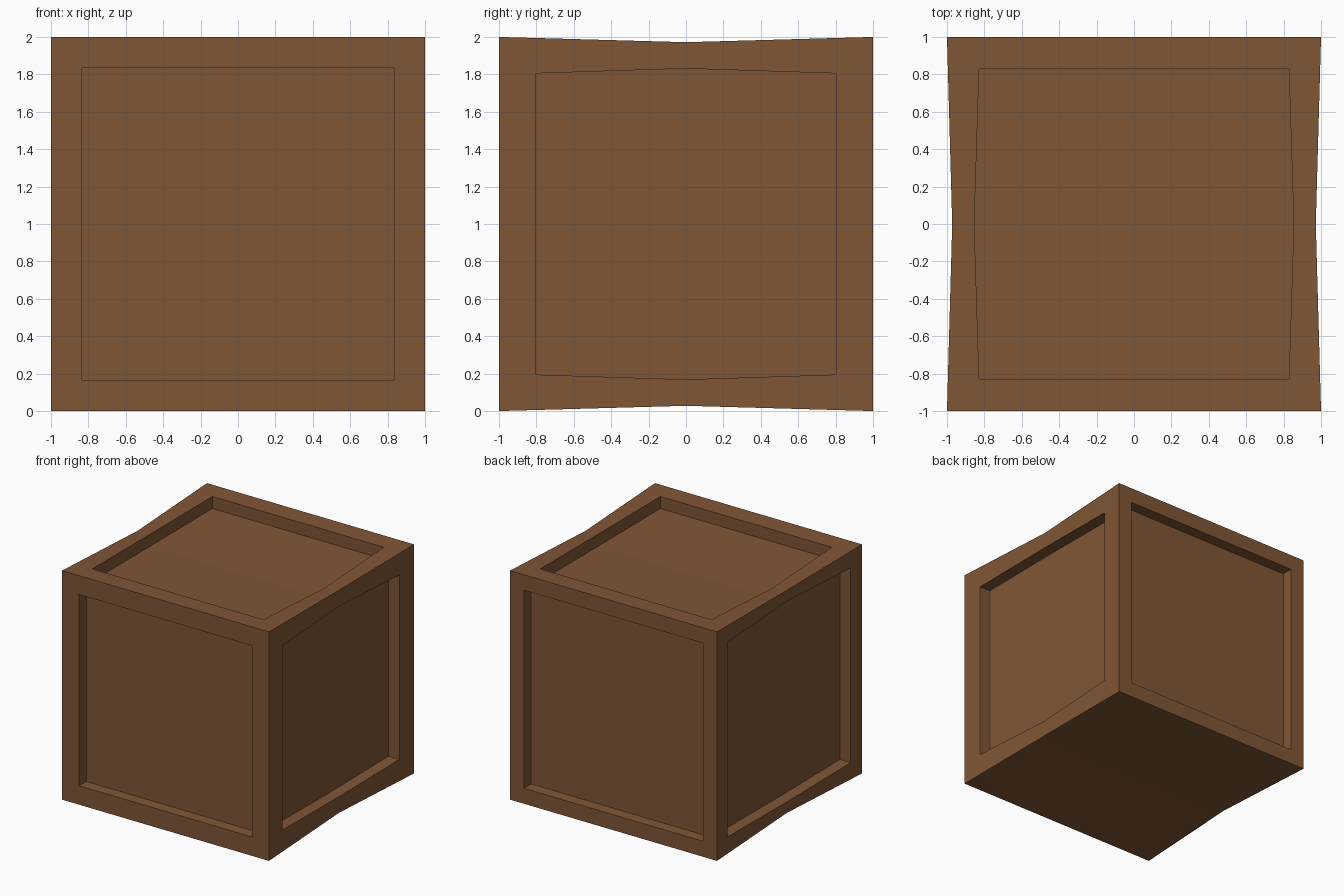
import bpy
import bmesh
from mathutils import Vector

if "Cube" in bpy.data.objects:
    bpy.data.objects.remove(bpy.data.objects["Cube"], do_unlink=True)

DENT = 0.028    # how far the sides, top and bottom sink at mid depth
FLARE = 0.026   # how far each panel opening widens at mid depth


def sign(value):
    return 1 if value > 0 else -1


def pinch(y):
    return DENT * (1 - abs(y))


# Cube split at mid depth, with the middle loop pulled in
bm = bmesh.new()
bmesh.ops.create_cube(bm, size=2)
bmesh.ops.bisect_plane(bm, geom=bm.verts[:] + bm.edges[:] + bm.faces[:],
                       plane_co=(0, 0, 0), plane_no=(0, 1, 0))
for v in bm.verts:
    if abs(v.co.y) < 0.01:
        v.co.x *= 1 - DENT
        v.co.z *= 1 - DENT


def recess_panel(direction, border, depth):
    """Inset one side of the crate and push the panel inward."""
    normal = Vector(direction)
    bm.normal_update()
    faces = [f for f in bm.faces if f.normal.dot(normal) > 0.95
             and f.calc_center_median().dot(normal) > 0.95]
    bmesh.ops.inset_region(bm, faces=faces, thickness=0.1,
                           use_boundary=True, use_even_offset=True)
    rim = {v for f in faces for v in f.verts}
    half = 1 - border
    for v in rim:
        middle = abs(v.co.y) < 0.01
        y = 0 if middle else sign(v.co.y) * half
        wide = half + (FLARE if middle else 0)
        if direction[0]:
            v.co = (direction[0] * (1 - pinch(y)), y, sign(v.co.z) * wide)
        elif direction[1]:
            v.co = (sign(v.co.x) * half, direction[1], sign(v.co.z) * half)
        else:
            v.co = (sign(v.co.x) * wide, y, direction[2] * (1 - pinch(y)))
    bmesh.ops.inset_region(bm, faces=faces, thickness=0, use_boundary=True)
    for v in {v for f in faces for v in f.verts}:
        v.co -= normal * depth


# Recessed panels on every side but the underside
recess_panel((0, -1, 0), 0.165, 0.1)
recess_panel((0, 1, 0), 0.135, 0.1)
recess_panel((1, 0, 0), 0.195, 0.105)
recess_panel((-1, 0, 0), 0.15, 0.105)
recess_panel((0, 0, 1), 0.172, 0.105)

bmesh.ops.translate(bm, verts=bm.verts, vec=(0, 0, 1))
bmesh.ops.recalc_face_normals(bm, faces=bm.faces)

# Brown wood
wood = bpy.data.materials.new("brown wood")
wood.use_nodes = True
colour = (0.216, 0.094, 0.037, 1)
wood.diffuse_color = colour
wood.node_tree.nodes["Principled BSDF"].inputs["Base Color"].default_value = colour

mesh = bpy.data.meshes.new("crate")
bm.to_mesh(mesh)
bm.free()
mesh.materials.append(wood)
crate = bpy.data.objects.new("crate", mesh)
bpy.context.collection.objects.link(crate)
